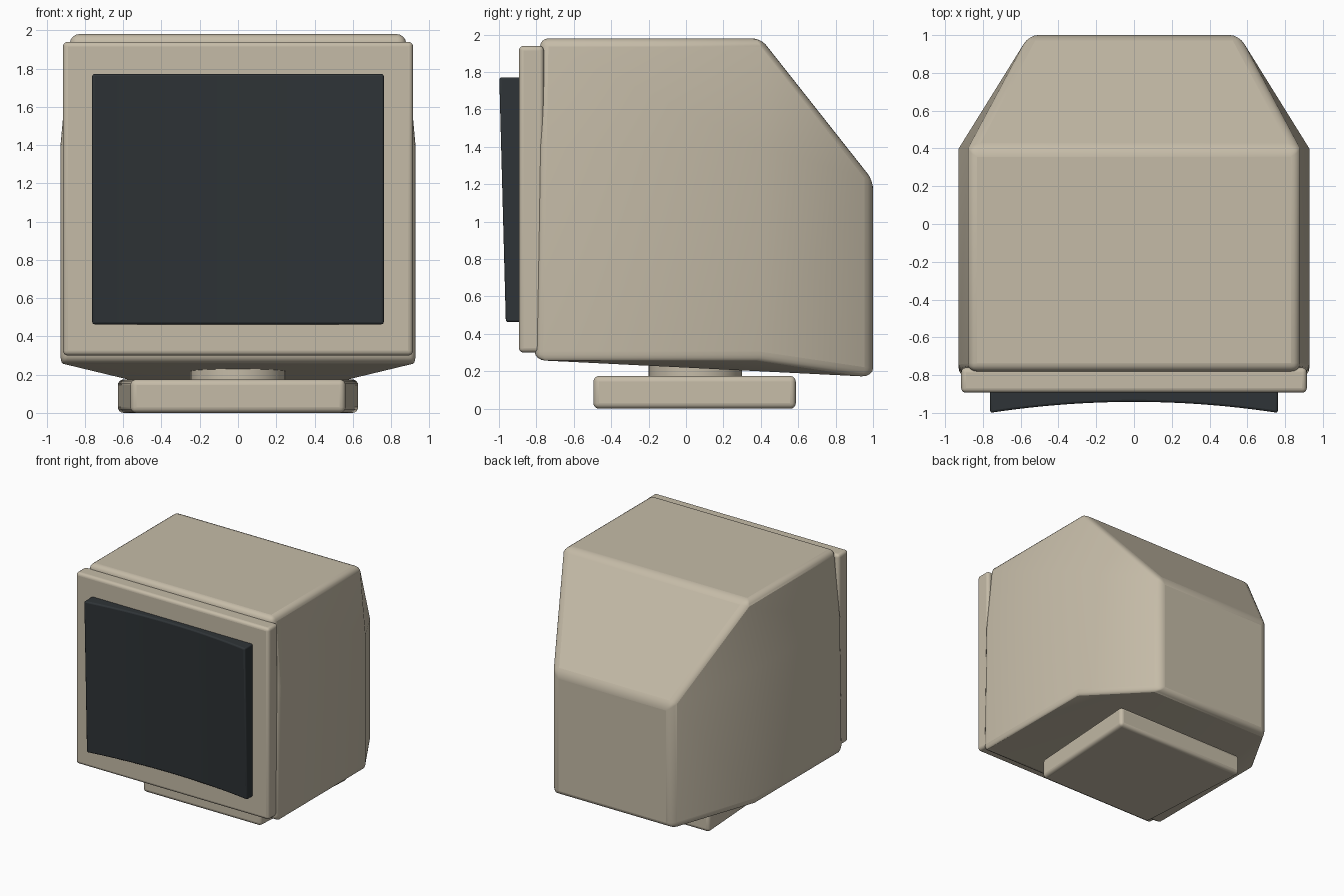
import bpy, bmesh, math

if "Cube" in bpy.data.objects:
    bpy.data.objects.remove(bpy.data.objects["Cube"])


def material(name, rgb):
    m = bpy.data.materials.new(name)
    m.diffuse_color = (*rgb, 1)
    m.use_nodes = True
    m.node_tree.nodes["Principled BSDF"].inputs["Base Color"].default_value = m.diffuse_color
    return m


beige = material("beige_plastic", (0.56, 0.50, 0.39))
dark = material("dark_glass", (0.028, 0.034, 0.038))


def finish(name, bm, mat, bevel, segments=4, angle=35):
    """Turn a bmesh into a bevelled, smooth-by-angle object."""
    bmesh.ops.recalc_face_normals(bm, faces=bm.faces)
    me = bpy.data.meshes.new(name)
    bm.to_mesh(me)
    bm.free()
    ob = bpy.data.objects.new(name, me)
    bpy.context.collection.objects.link(ob)
    me.materials.append(mat)
    mod = ob.modifiers.new("bevel", 'BEVEL')
    mod.width = bevel
    mod.segments = segments
    mod.limit_method = 'ANGLE'
    mod.angle_limit = math.radians(angle)
    bpy.ops.object.select_all(action='DESELECT')
    ob.select_set(True)
    bpy.context.view_layer.objects.active = ob
    bpy.ops.object.shade_smooth_by_angle(angle=math.radians(35))
    return ob


def hull(name, half_points, mat, bevel, angle=35):
    """Convex solid from points mirrored across x = 0."""
    bm = bmesh.new()
    for x, y, z in half_points:
        for s in (-1, 1):
            bm.verts.new((s * x, y, z))
    bmesh.ops.convex_hull(bm, input=bm.verts)
    bmesh.ops.dissolve_limit(bm, angle_limit=math.radians(1),
                             verts=bm.verts, edges=bm.edges)
    return finish(name, bm, mat, bevel, angle=angle)


# Tube housing: straight front section, tapered back
hull("housing", [
    (0.928, -0.81, 0.26), (0.928, -0.79, 1.40), (0.875, -0.78, 1.98),
    (0.928, 0.40, 0.26), (0.928, 0.40, 1.40), (0.875, 0.40, 1.98),
    (0.555, 1.00, 0.17), (0.555, 1.00, 1.22)], beige, 0.045)

# Front bezel
hull("bezel", [(0.915, y, z) for y in (-0.893, -0.76) for z in (0.30, 1.94)],
     beige, 0.025)

# Foot, slightly narrower at the front
hull("base", [(x, y, z) for x, y in ((0.56, -0.495), (0.63, 0.587))
              for z in (0.0, 0.175)], beige, 0.03)

# Swivel neck
bm = bmesh.new()
bmesh.ops.create_cone(bm, cap_ends=True, segments=32, radius1=0.25,
                      radius2=0.25, depth=0.25)
bmesh.ops.translate(bm, verts=bm.verts, vec=(0, 0.05, 0.235))
finish("neck", bm, beige, 0.005, 1)

# Screen: block whose front is hollowed across its width and tilted
bm = bmesh.new()
N = 24
rings = []
for i in range(N + 1):
    t = 2 * i / N - 1
    dip = 0.058 * (1 - t * t)
    rings.append([bm.verts.new((0.762 * t, y, z)) for y, z in (
        (-1.0 + dip, 1.772), (-0.965 + dip, 0.463),
        (-0.85, 0.463), (-0.85, 1.772))])
for a, b in zip(rings, rings[1:]):
    for k in range(4):
        j = (k + 1) % 4
        bm.faces.new((a[k], a[j], b[j], b[k]))
bm.faces.new(rings[0])
bm.faces.new(rings[-1])
finish("screen", bm, dark, 0.012, 3)
